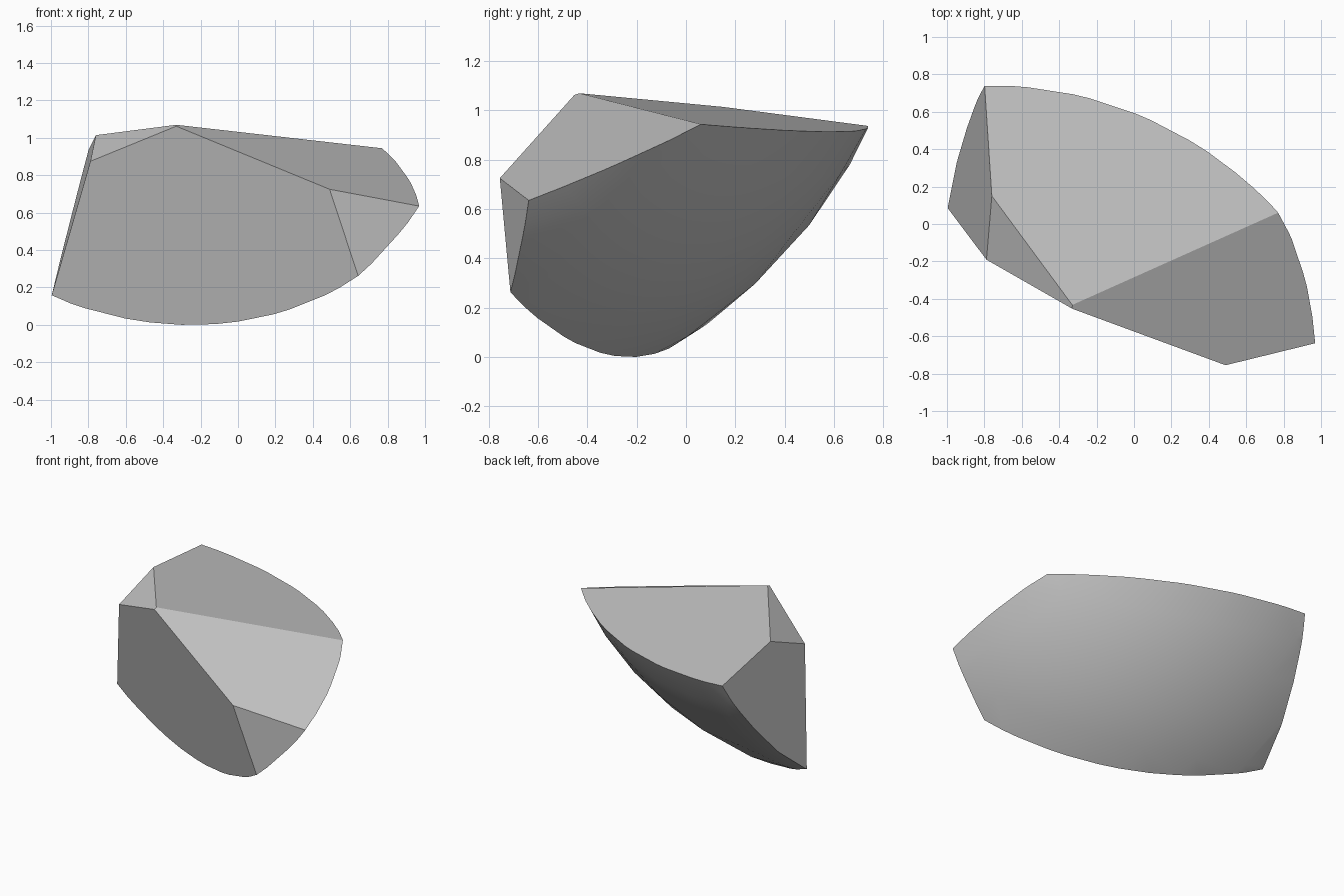
import bpy
import bmesh
from mathutils import Vector, Matrix

cube = bpy.data.objects.get("Cube")
if cube:
    bpy.data.objects.remove(cube, do_unlink=True)

# Corners of the broken chunk
low_left = Vector((-1.0, 0.09, 0.15))
back_left = Vector((-0.80, 0.76, 0.94))
top_left = Vector((-0.76, 0.15, 1.02))
peak = Vector((-0.33, -0.42, 1.08))
front_left = Vector((-0.79, -0.19, 0.88))
front_right = Vector((0.49, -0.755, 0.73))
tip = Vector((1.0, -0.63, 0.635))
low_right = Vector((0.65, -0.71, 0.255))
back_right = Vector((0.77, 0.06, 0.95))
inside = Vector((-0.1, -0.1, 0.6))

# Flat break planes, three corners each
cuts = [
    (low_left, front_left, front_right),    # front
    (back_left, top_left, back_right),      # top
    (low_left, back_left, top_left),        # left end
    (top_left, peak, front_left),           # small corner facet
    (peak, tip, back_right),                # sloping upper right
    (front_right, tip, low_right),          # right end
]

# Large ball trimmed by every plane, each opening capped flat
bm = bmesh.new()
bmesh.ops.create_icosphere(bm, subdivisions=4, radius=2.18,
                           matrix=Matrix.Translation((-0.72, -1.22, 1.88)))
for a, b, c in cuts:
    normal = (b - a).cross(c - a).normalized()
    if normal.dot(inside - a) > 0:
        normal.negate()
    bmesh.ops.bisect_plane(bm, geom=bm.verts[:] + bm.edges[:] + bm.faces[:],
                           dist=1e-5, plane_co=a, plane_no=normal,
                           clear_outer=True)
    rim = [e for e in bm.edges if e.is_boundary]
    bmesh.ops.edgeloop_fill(bm, edges=rim)
bmesh.ops.remove_doubles(bm, verts=bm.verts[:], dist=0.002)
bmesh.ops.recalc_face_normals(bm, faces=bm.faces[:])

# Rest the chunk on the ground
lowest = min(v.co.z for v in bm.verts)
bmesh.ops.translate(bm, verts=bm.verts[:], vec=(0, 0, -lowest))

mesh = bpy.data.meshes.new("rock_shard")
bm.to_mesh(mesh)
bm.free()
shard = bpy.data.objects.new("rock_shard", mesh)
bpy.context.collection.objects.link(shard)

# Plain grey stone
grey = bpy.data.materials.new("stone_grey")
grey.use_nodes = True
colour = (0.55, 0.55, 0.55, 1.0)
grey.diffuse_color = colour
grey.node_tree.nodes["Principled BSDF"].inputs["Base Color"].default_value = colour
mesh.materials.append(grey)

# Smooth curved side, crisp broken edges
bpy.ops.object.select_all(action="DESELECT")
shard.select_set(True)
bpy.context.view_layer.objects.active = shard
bpy.ops.object.shade_smooth_by_angle(angle=0.35)
